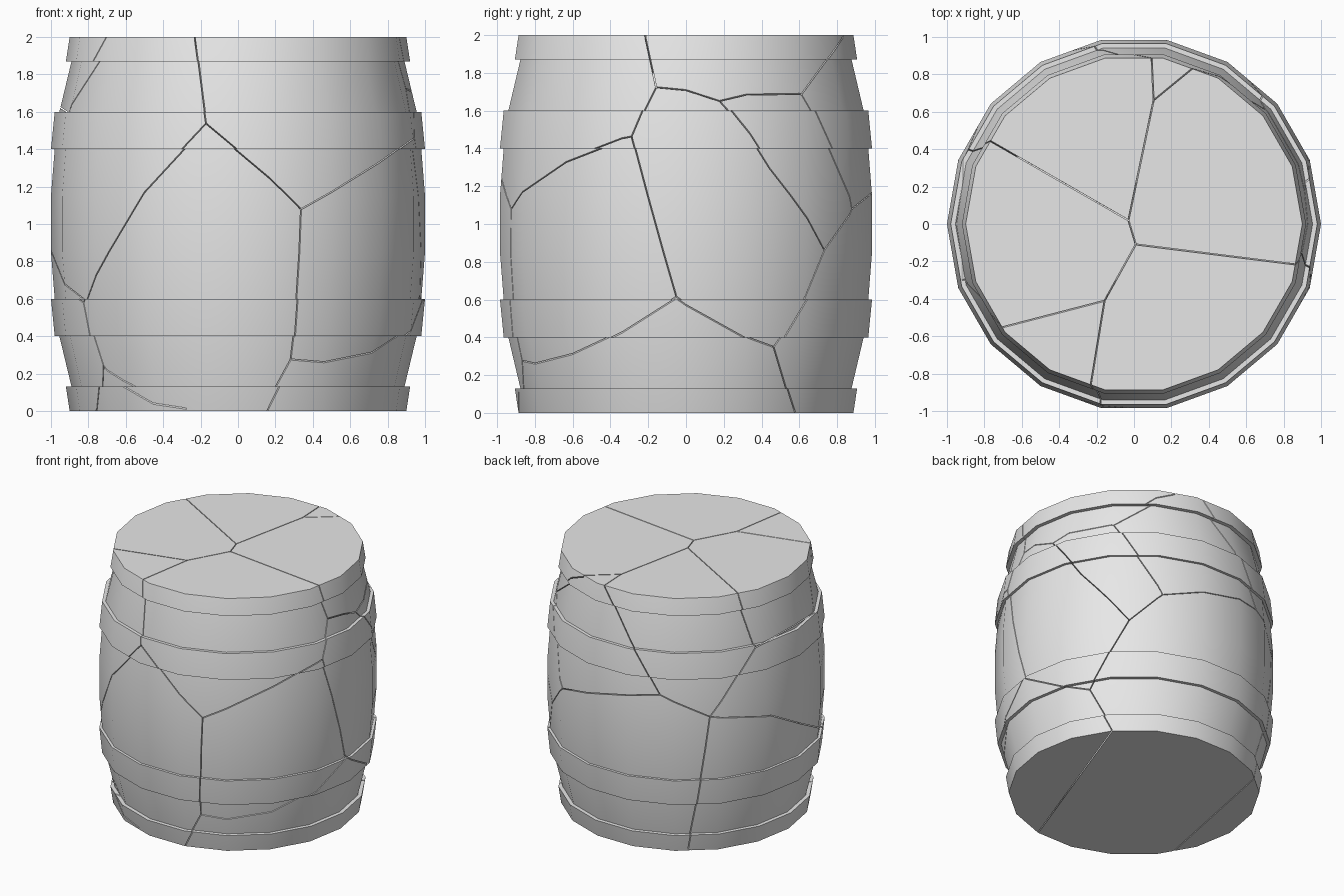
import bpy, bmesh
from math import sin, cos, radians
from mathutils import Vector

cube = bpy.data.objects.get("Cube")
if cube:
    bpy.data.objects.remove(cube)

SIDES = 18
HUB = Vector((0, 0, 1))

stone = bpy.data.materials.new("light_grey")
stone.use_nodes = True
stone.diffuse_color = (0.8, 0.8, 0.8, 1)
stone.node_tree.nodes["Principled BSDF"].inputs["Base Color"].default_value = (0.8, 0.8, 0.8, 1)


def make_object(name, bm):
    bmesh.ops.recalc_face_normals(bm, faces=bm.faces)
    mesh = bpy.data.meshes.new(name)
    bm.to_mesh(mesh)
    bm.free()
    obj = bpy.data.objects.new(name, mesh)
    bpy.context.collection.objects.link(obj)
    mesh.materials.append(stone)
    return obj


def polar(angle, z, r=None):
    if r is None:
        r = 1 - 0.1 * (z - 1) ** 2
    a = radians(angle)
    return Vector((r * cos(a), r * sin(a), z))


# Barrel: lower half of the outline, mirrored for the upper half
lower = [(0.9, 0), (0.92, 0.13), (0.89, 0.13), (0.955, 0.4), (0.98, 0.4),
         (1.0, 0.6), (0.98, 0.6), (1.0, 0.85)]
profile = lower + [(r, 2 - z) for r, z in reversed(lower)]
bm = bmesh.new()
rings = [[bm.verts.new(polar(360 * i / SIDES, z, r)) for i in range(SIDES)]
         for r, z in profile]
for low, high in zip(rings, rings[1:]):
    for i in range(SIDES):
        j = (i + 1) % SIDES
        bm.faces.new((low[i], low[j], high[j], high[i]))
bm.faces.new(rings[0])
bm.faces.new(rings[-1])
barrel = make_object("cracked_barrel", bm)

# Crack junctions: angle, height and, on the lid, radius
nodes = {
    # lid
    "o": (146, 2, 0.036), "p": (-85, 2, 0.11), "q": (81, 2, 0.67), "r": (-111, 2, 0.44),
    # upper rim
    "a": (-105, 2), "b": (218, 2), "c": (150, 2), "d": (84, 2), "e": (69, 2), "f": (-14, 2),
    # lower rim
    "g": (-80, 0), "h": (212, 0), "i": (126, 0), "j": (40, 0), "k": (-108, 0),
    # wall
    "A": (-100, 1.53), "B": (-70, 1.08), "C": (-72, 0.25), "E": (213, 0.58),
    "F": (218, 0.22), "G": (-17, 1.46), "H": (-10, 1.75), "I": (11, 1.67),
    "J": (41, 1.7), "K": (48, 0.86), "L": (62, 1.08), "M": (30, 0.33),
    "N": (-3, 0.61), "P": (114, 1.27), "Q": (135, 1.1), "R": (156, 1.58),
    "S": (-120, 1.17), "T": (27, 1.3), "U": (-134, 0.13), "W": (198, 1.6),
    "X": (163, 1.02), "Y": (180, 0.86),
}
paths = ["coqd", "qe", "opf", "pra", "rb",
         "aABCg", "ASEFh", "FUk", "BGHf", "HIJe", "ITKL", "JLPd",
         "KMj", "GNM", "NC", "PQi", "QRc", "RWb", "QXYE", "gj", "hi"]

# Thin slabs radiating from the core carve every crack
bm = bmesh.new()
for path in paths:
    for start, end in zip(path, path[1:]):
        p, q = (polar(*nodes[n]) - HUB for n in (start, end))
        side = p.cross(q).normalized() * 0.003
        front, back = ([bm.verts.new(HUB + v + s) for v in (p * 0.8, q * 0.8, q * 1.3, p * 1.3)]
                       for s in (side, -side))
        bm.faces.new(front)
        bm.faces.new(back[::-1])
        for i in range(4):
            j = (i + 1) % 4
            bm.faces.new((front[j], front[i], back[i], back[j]))
cutter = make_object("crack_cutter", bm)
cutter.hide_render = True

cut = barrel.modifiers.new("cracks", "BOOLEAN")
cut.operation = "DIFFERENCE"
cut.solver = "EXACT"
cut.use_self = True
cut.object = cutter
for obj in bpy.context.selected_objects:
    obj.select_set(False)
barrel.select_set(True)
bpy.context.view_layer.objects.active = barrel
bpy.ops.object.modifier_apply(modifier=cut.name)
bpy.data.objects.remove(cutter)
bpy.ops.object.shade_smooth_by_angle(angle=radians(30))

# Round the shading of the outer wall; other faces keep their own normals
mesh = barrel.data
normals = [Vector((0, 0, 0)) for _ in mesh.loops]
for face in mesh.polygons:
    radial = Vector((face.center.x, face.center.y, 0)).normalized()
    if face.normal.dot(radial) > 0.9:
        for li in face.loop_indices:
            co = mesh.vertices[mesh.loops[li].vertex_index].co
            out = Vector((co.x, co.y, 0)).normalized()
            normals[li] = (out + Vector((0, 0, 0.24 * (co.z - 1)))).normalized()
mesh.normals_split_custom_set(normals)
